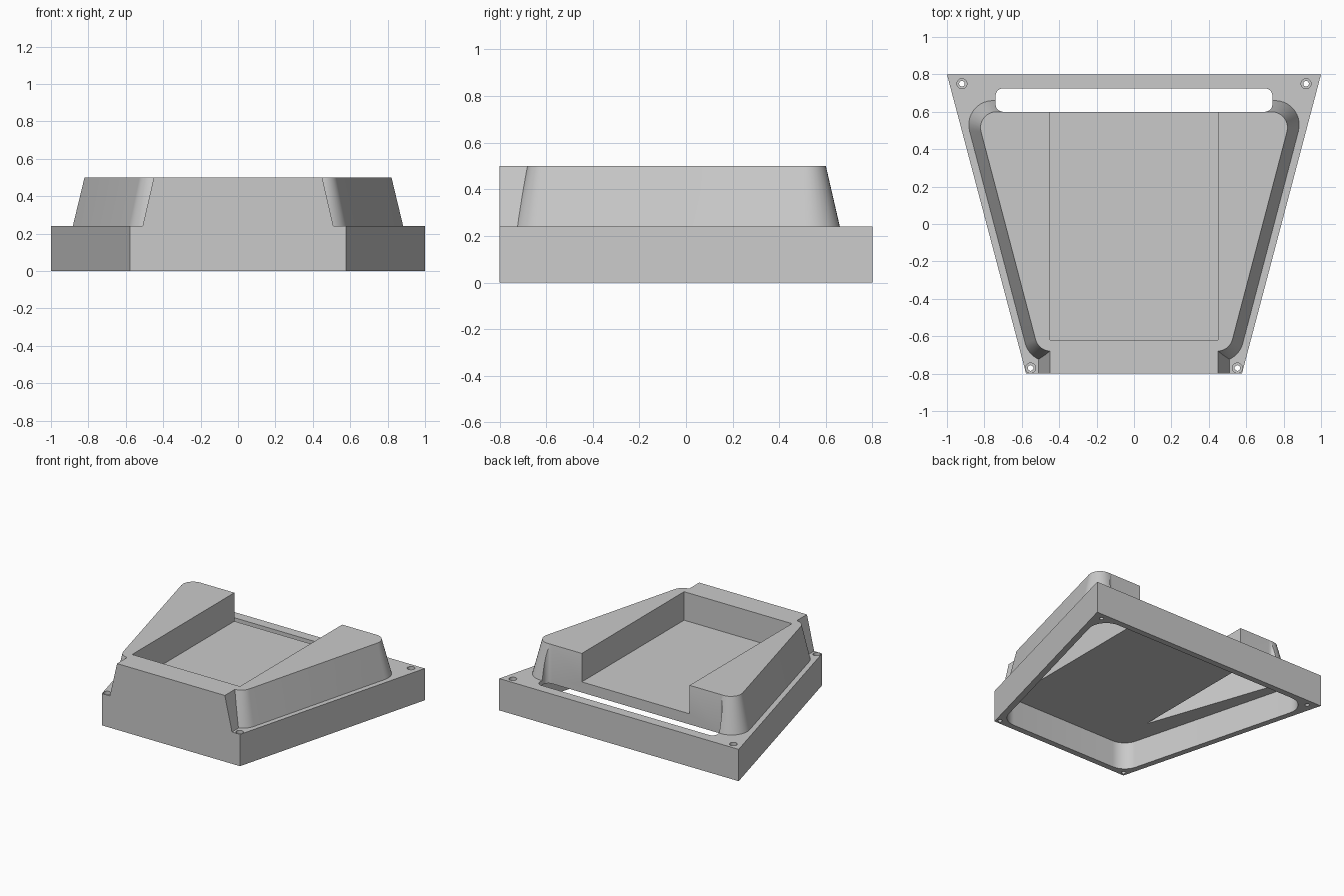
import bpy
import math
from mathutils import Vector

old = bpy.data.objects.get("Cube")
if old:
    bpy.data.objects.remove(old, do_unlink=True)

grey = bpy.data.materials.new("plain grey")
grey.use_nodes = True
colour = (0.59, 0.59, 0.59, 1)
grey.diffuse_color = colour
grey.node_tree.nodes["Principled BSDF"].inputs["Base Color"].default_value = colour

TOP, DECK, FLOOR, CEILING = 0.5, 0.24, 0.285, 0.205


def rounded(points, radius, steps=10):
    """Round every corner of a convex counter-clockwise outline."""
    result = []
    for i, p in enumerate(points):
        p = Vector(p)
        a = (Vector(points[i - 1]) - p).normalized()
        b = (Vector(points[(i + 1) % len(points)]) - p).normalized()
        half = a.angle(b) / 2
        centre = p + (a + b).normalized() * radius / math.sin(half)
        start = p + a * radius / math.tan(half) - centre
        end = p + b * radius / math.tan(half) - centre
        a0 = math.atan2(start.y, start.x)
        sweep = (math.atan2(end.y, end.x) - a0) % math.tau
        for k in range(steps + 1):
            t = a0 + sweep * k / steps
            result.append((centre.x + radius * math.cos(t), centre.y + radius * math.sin(t)))
    return result


def trapezoid(front_x, back_x, front_y, back_y):
    return [(-front_x, front_y), (front_x, front_y), (back_x, back_y), (-back_x, back_y)]


def circle(x, y, radius, count=24):
    return [(x + radius * math.cos(math.tau * k / count),
             y + radius * math.sin(math.tau * k / count)) for k in range(count)]


def loft(name, *rings):
    """Closed solid through (height, outline) rings, listed bottom to top."""
    n = len(rings[0][1])
    verts = [(x, y, z) for z, outline in rings for x, y in outline]
    faces = [tuple(reversed(range(n))), tuple(range(len(verts) - n, len(verts)))]
    for r in range(len(rings) - 1):
        for i in range(n):
            j = (i + 1) % n
            faces.append((r * n + i, r * n + j, r * n + n + j, r * n + n + i))
    mesh = bpy.data.meshes.new(name)
    mesh.from_pydata(verts, [], faces)
    mesh.materials.append(grey)
    obj = bpy.data.objects.new(name, mesh)
    bpy.context.collection.objects.link(obj)
    return obj


def prism(name, outline, low, high):
    return loft(name, (low, outline), (high, outline))


# Flat trapezoid base
housing = prism("housing", trapezoid(0.577, 1, -0.8, 0.8), 0, DECK)
bpy.context.view_layer.objects.active = housing
housing.select_set(True)


def combine(tool, operation="DIFFERENCE"):
    tool.hide_render = True
    mod = housing.modifiers.new(tool.name, "BOOLEAN")
    mod.operation = operation
    mod.solver = "EXACT"
    mod.object = tool
    bpy.ops.object.modifier_apply(modifier=mod.name)
    bpy.data.objects.remove(tool, do_unlink=True)


# Raised body with drafted sides and rounded corners
foot = rounded(trapezoid(0.556, 0.922, -0.735, 0.66), 0.13)
crown = rounded(trapezoid(0.51, 0.846, -0.68, 0.6), 0.085)
combine(loft("raised_body", (DECK - 0.02, foot), (DECK, foot), (TOP, crown)), "UNION")

# Front block reaching the front face
wide = trapezoid(0.51, 0.51, -0.8, -0.5)
narrow = trapezoid(0.45, 0.45, -0.8, -0.5)
combine(loft("front_block", (DECK - 0.02, wide), (DECK, wide), (TOP, narrow)), "UNION")

# Hollow underside with a flat ceiling
combine(prism("cavity", rounded(trapezoid(0.542, 0.942, -0.755, 0.755), 0.13), -0.1, CEILING))

# Pocket in the top, open to the back
combine(prism("pocket", trapezoid(0.45, 0.45, -0.62, 0.7), FLOOR, 0.7))

# Rounded slot through the deck behind the body
combine(prism("back_slot", rounded(trapezoid(0.74, 0.74, 0.6, 0.725), 0.04), 0.1, 0.7))

for side in (-1, 1):
    # Triangular hollow inside each side lobe
    hollow = [(0.47, -0.43), (0.81, 0.55), (0.47, 0.55)]
    if side < 0:
        hollow = [(-x, y) for x, y in reversed(hollow)]
    combine(prism("lobe_hollow", hollow, 0.15, 0.45))
    # Counterbored screw holes
    for x, y in ((0.92, 0.75), (0.553, -0.77)):
        combine(prism("screw_hole", circle(side * x, y, 0.015), -0.1, 0.4))
        combine(prism("counterbore", circle(side * x, y, 0.027), DECK - 0.03, 0.3))

bpy.ops.object.shade_smooth_by_angle(angle=math.radians(30))
